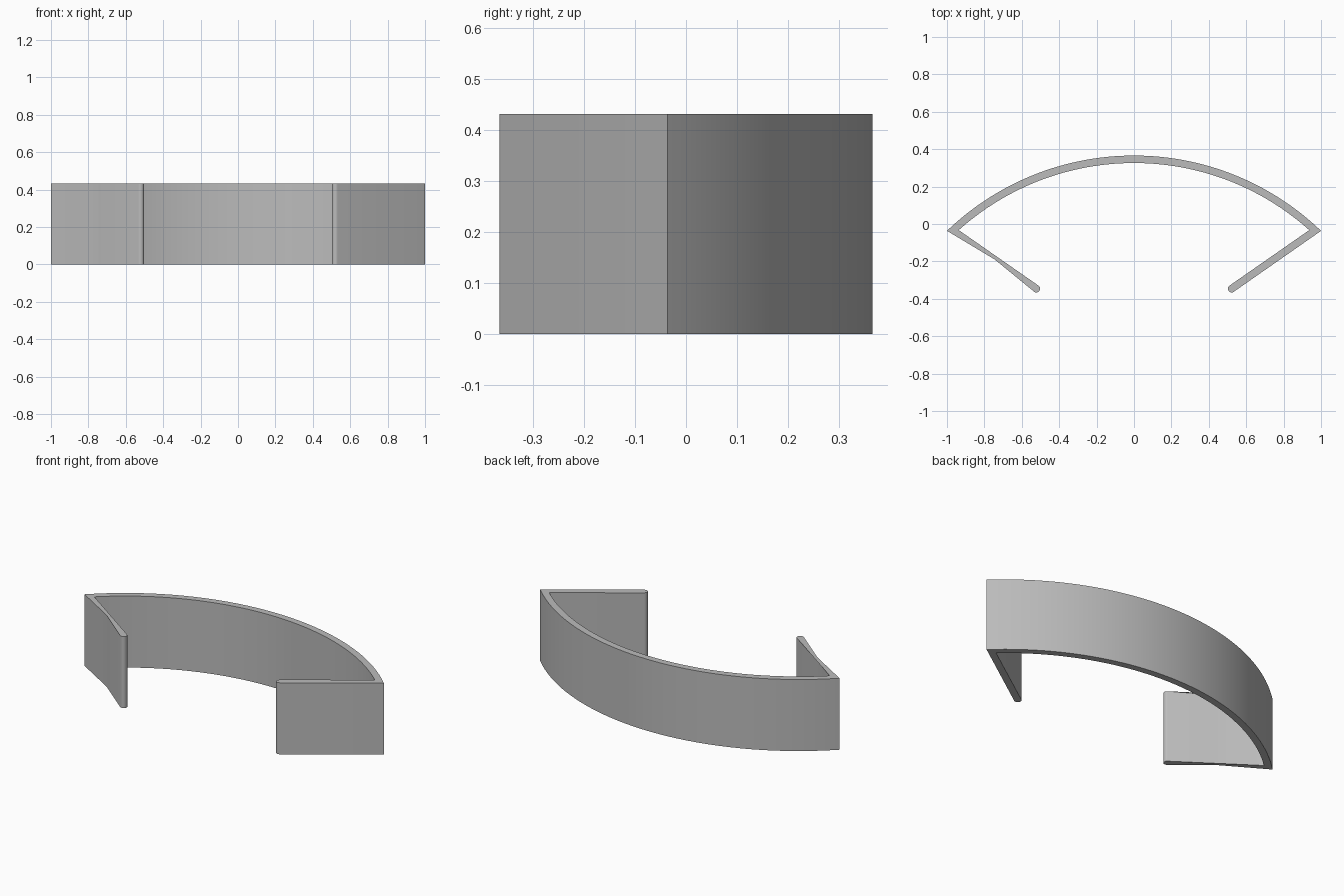
import bpy
import bmesh
from math import sin, cos, asin, atan2, pi, radians
from mathutils import Vector

cube = bpy.data.objects.get("Cube")
if cube:
    bpy.data.objects.remove(cube)

HEIGHT = 0.432
THICK = 0.04
RADIUS = 1.443           # outer radius of the curved back
CENTRE_Y = 0.366 - RADIUS
TIP = Vector((1.0, -0.037))      # outer corner of the bracket
INNER = Vector((0.937, -0.032))  # inner corner of the bracket
END = Vector((0.522, -0.346))    # centre of the rounded arm end


def arc(radius, corner_x, steps):
    """Points of the back's arc, from the left corner to the right one."""
    half = asin(corner_x / radius)
    angles = [half - 2 * half * i / steps for i in range(steps + 1)]
    return [Vector((radius * sin(a), CENTRE_Y + radius * cos(a))) for a in angles]


def arm_end(steps=12):
    """Half circle closing the left arm, from its outer to its inner side."""
    along = (TIP - END).normalized()
    start = atan2(along.y, along.x) - pi / 2
    r = THICK / 2
    return [END + r * Vector((cos(start - pi * i / steps), sin(start - pi * i / steps)))
            for i in range(steps + 1)]


def mirrored(points):
    return [Vector((-p.x, p.y)) for p in reversed(points)]


# Closed outline: outer arc, right arm end, inner arc, left arm end
outer = arc(RADIUS, TIP.x, 64)
inner = arc(RADIUS - THICK, INNER.x, 64)
left_end = arm_end()
outline = outer + mirrored(left_end) + inner[::-1] + left_end[::-1]

bm = bmesh.new()
base = bm.faces.new([bm.verts.new((p.x, p.y, 0)) for p in outline])
grown = bmesh.ops.extrude_face_region(bm, geom=[base], use_keep_orig=True)
top = [v for v in grown["geom"] if isinstance(v, bmesh.types.BMVert)]
bmesh.ops.translate(bm, verts=top, vec=(0, 0, HEIGHT))
bmesh.ops.recalc_face_normals(bm, faces=bm.faces)
mesh = bpy.data.meshes.new("curved_bracket")
bm.to_mesh(mesh)
bm.free()

bracket = bpy.data.objects.new("curved_bracket", mesh)
bpy.context.collection.objects.link(bracket)

# Plain grey finish
grey = bpy.data.materials.new("grey")
grey.use_nodes = True
colour = (0.5, 0.5, 0.5, 1)
grey.diffuse_color = colour
grey.node_tree.nodes["Principled BSDF"].inputs["Base Color"].default_value = colour
mesh.materials.append(grey)

# Smooth curves with crisp rims
bpy.ops.object.select_all(action="DESELECT")
bracket.select_set(True)
bpy.context.view_layer.objects.active = bracket
bpy.ops.object.shade_smooth_by_angle(angle=radians(30))
